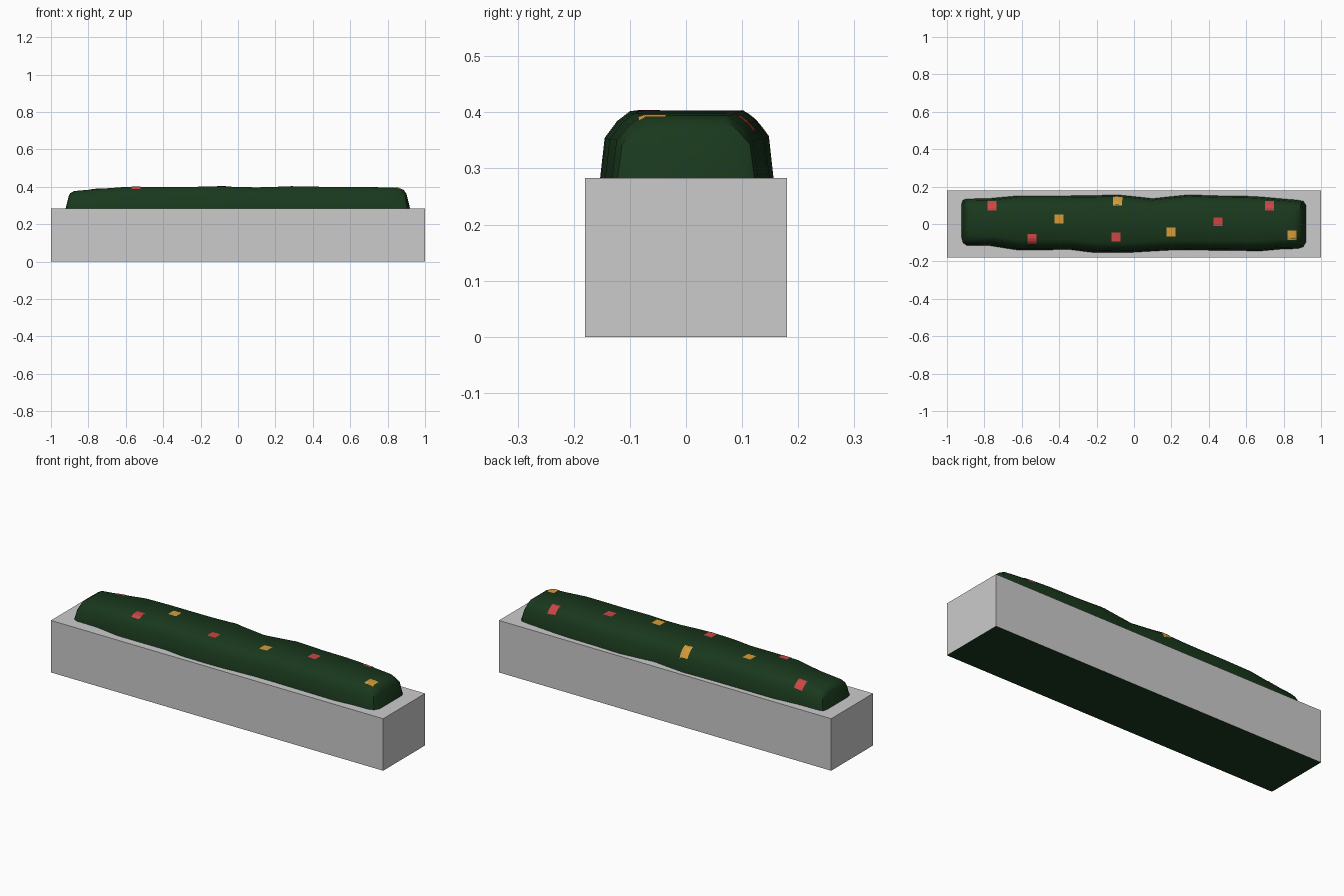
import bpy, bmesh
from mathutils import Vector
from mathutils.bvhtree import BVHTree

if "Cube" in bpy.data.objects:
    bpy.data.objects.remove(bpy.data.objects["Cube"])

BOX_TOP = 0.283


def material(name, rgb):
    m = bpy.data.materials.new(name)
    m.diffuse_color = (*rgb, 1)
    m.use_nodes = True
    m.node_tree.nodes["Principled BSDF"].inputs["Base Color"].default_value = m.diffuse_color
    return m


def add_object(name, bm, *mats):
    mesh = bpy.data.meshes.new(name)
    bm.to_mesh(mesh)
    bm.free()
    ob = bpy.data.objects.new(name, mesh)
    bpy.context.collection.objects.link(ob)
    for m in mats:
        mesh.materials.append(m)
    return ob


green = material("leaf_green", (0.010, 0.040, 0.012))
red = material("flower_red", (0.61, 0.06, 0.06))
yellow = material("flower_yellow", (0.67, 0.33, 0.04))
grey = material("planter_grey", (0.8, 0.8, 0.8))

# planter box, with a dark underside
bm = bmesh.new()
bmesh.ops.create_cube(bm, size=1)
for v in bm.verts:
    v.co = (v.co.x * 2, v.co.y * 0.36, (v.co.z + 0.5) * BOX_TOP)
bm.normal_update()
for f in bm.faces:
    f.material_index = 1 if f.normal.z < -0.5 else 0
add_object("planter_box", bm, grey, green)

# hedge: stations along x (x, front y, back y, top z)
stations = [
    (-0.922, -0.070, 0.105, 0.355), (-0.915, -0.100, 0.128, 0.366),
    (-0.895, -0.114, 0.134, 0.377), (-0.77, -0.116, 0.137, 0.388),
    (-0.63, -0.138, 0.150, 0.398), (-0.48, -0.138, 0.151, 0.400),
    (-0.34, -0.137, 0.151, 0.400), (-0.23, -0.151, 0.152, 0.400),
    (-0.09, -0.153, 0.156, 0.402), (0.00, -0.151, 0.147, 0.399),
    (0.10, -0.145, 0.136, 0.397), (0.19, -0.140, 0.146, 0.399),
    (0.29, -0.139, 0.156, 0.403), (0.45, -0.141, 0.151, 0.400),
    (0.60, -0.143, 0.149, 0.400), (0.68, -0.144, 0.145, 0.399),
    (0.80, -0.133, 0.134, 0.396), (0.875, -0.132, 0.128, 0.394),
    (0.905, -0.122, 0.122, 0.383), (0.920, -0.095, 0.100, 0.360),
]
bm = bmesh.new()
rings = []
for x, yf, yb, zt in stations:
    h = zt - BOX_TOP
    # (height fraction, side inset)
    side = [(0, 0), (0.6, 0.008), (0.85, 0.030), (1, 0.053)]
    pts = [(yf + i, t) for t, i in side] + [(yb - i, t) for t, i in reversed(side)]
    rings.append([bm.verts.new((x * (1 - 0.02 * t), y, BOX_TOP + h * t)) for y, t in pts])
for a, b in zip(rings, rings[1:]):
    for i in range(len(a)):
        j = (i + 1) % len(a)
        bm.faces.new((a[i], b[i], b[j], a[j]))
bm.faces.new(rings[0])
bm.faces.new(rings[-1])
bmesh.ops.recalc_face_normals(bm, faces=bm.faces[:])
surface = BVHTree.FromBMesh(bm)
hedge = add_object("hedge", bm, green)
bpy.context.view_layer.objects.active = hedge
hedge.select_set(True)
bpy.ops.object.shade_smooth_by_angle(angle=0.7)
hedge.select_set(False)


# square flower patches draped on the hedge
def flower(name, x, y, mat):
    bm = bmesh.new()
    bmesh.ops.create_grid(bm, x_segments=4, y_segments=4, size=0.024)
    for v in bm.verts:
        px, py = v.co.x + x, v.co.y + y
        hit, normal, _, _ = surface.ray_cast(Vector((px, py, 1)), Vector((0, 0, -1)))
        v.co = hit + normal * 0.002 if hit else Vector((px, py, 0.35))
    add_object(name, bm, mat)


reds = [(-0.76, 0.097), (-0.545, -0.078), (-0.097, -0.07), (0.45, 0.012), (0.725, 0.097)]
yellows = [(-0.40, 0.028), (-0.087, 0.122), (0.197, -0.043), (0.845, -0.06)]
for i, (x, y) in enumerate(reds):
    flower(f"red_flower_{i + 1}", x, y, red)
for i, (x, y) in enumerate(yellows):
    flower(f"yellow_flower_{i + 1}", x, y, yellow)
